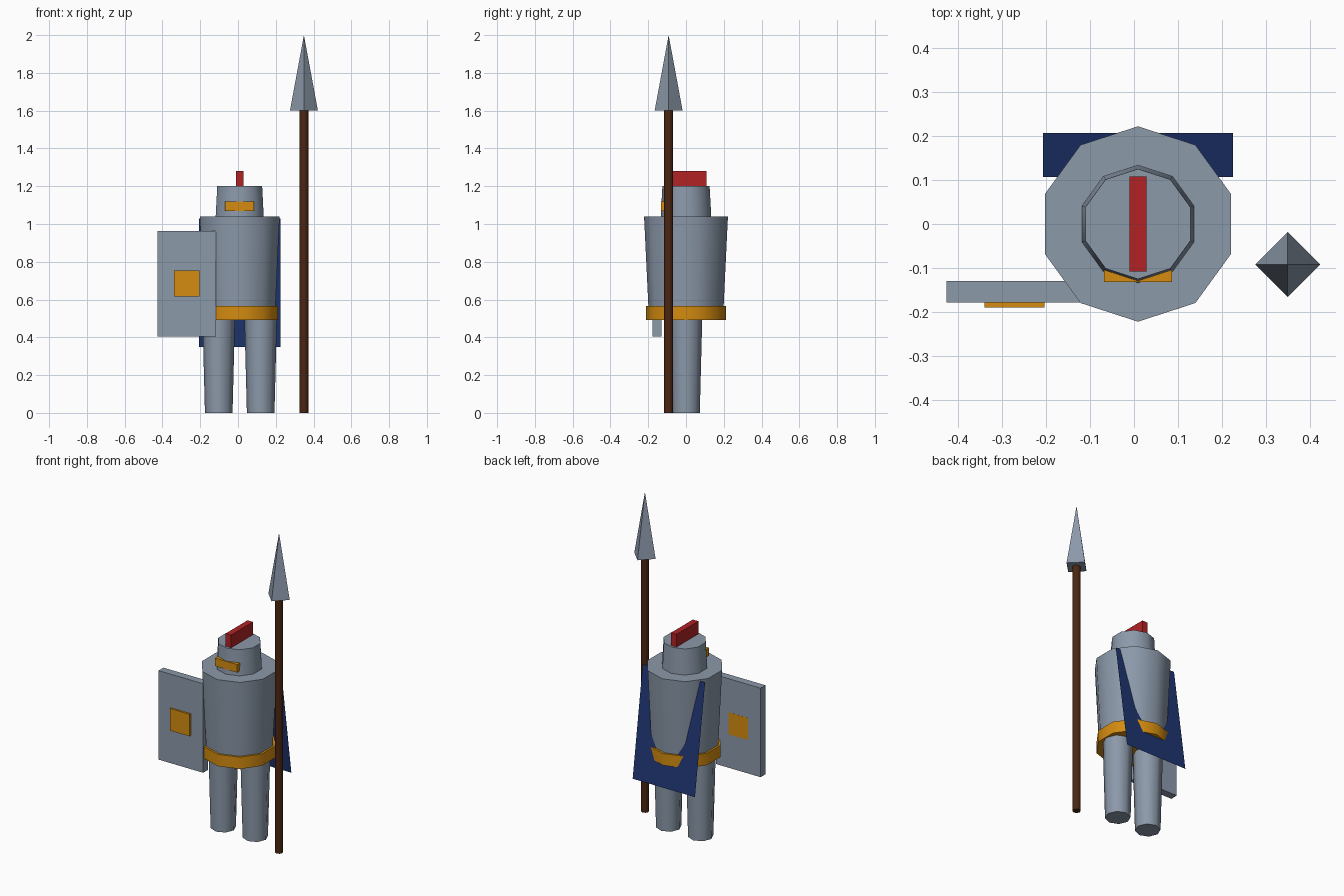
import bpy, math

if "Cube" in bpy.data.objects:
    bpy.data.objects.remove(bpy.data.objects["Cube"])

CX = 0.009  # body axis


def material(name, rgb):
    m = bpy.data.materials.new(name)
    m.diffuse_color = (*rgb, 1)
    m.use_nodes = True
    m.node_tree.nodes["Principled BSDF"].inputs["Base Color"].default_value = m.diffuse_color
    return m


steel = material("steel", (0.262, 0.319, 0.402))
gold = material("gold", (0.66, 0.262, 0.005))
blue = material("blue cloth", (0.0137, 0.037, 0.171))
red = material("red plume", (0.445, 0.016, 0.018))
wood = material("dark wood", (0.07, 0.0194, 0.006))


def finish(name, mat, smooth=False):
    o = bpy.context.object
    o.name = name
    o.data.materials.append(mat)
    if smooth:
        bpy.ops.object.shade_smooth_by_angle(angle=math.radians(50))
    return o


def cone(name, mat, sides, r_low, r_top, z0, z1, x=CX, y=0, smooth=True):
    bpy.ops.mesh.primitive_cone_add(vertices=sides, radius1=r_low, radius2=r_top,
                                    depth=z1 - z0, location=(x, y, (z0 + z1) / 2))
    return finish(name, mat, smooth)


def box(name, mat, lo, hi):
    bpy.ops.mesh.primitive_cube_add(size=1, location=[(a + b) / 2 for a, b in zip(lo, hi)])
    bpy.context.object.scale = [b - a for a, b in zip(lo, hi)]
    bpy.ops.object.transform_apply(location=False, rotation=False, scale=True)
    return finish(name, mat)


# Legs
for side, s in (("left", 1), ("right", -1)):
    cone(f"leg_{side}", steel, 8, 0.073, 0.086, 0, 0.5, x=CX + s * 0.111)

# Torso and belt
cone("torso", steel, 10, 0.196, 0.222, 0.5, 1.04)
cone("belt", gold, 10, 0.212, 0.212, 0.493, 0.567)

# Helmet with visor and crest
cone("helmet", steel, 10, 0.134, 0.125, 1.035, 1.2)
box("visor", gold, (-0.068, -0.132, 1.07), (0.086, -0.09, 1.12))
box("crest", red, (-0.01, -0.108, 1.19), (0.028, 0.108, 1.28))

# Cape: a single sheet leaning out at the hem
cape = bpy.data.meshes.new("cape")
cape.from_pydata([(-0.207, 0.107, 1.03), (0.225, 0.107, 1.03),
                  (0.225, 0.207, 0.35), (-0.207, 0.207, 0.35)], [], [(0, 1, 2, 3)])
cape.materials.append(blue)
bpy.context.collection.objects.link(bpy.data.objects.new("cape", cape))

# Shield with an emblem that passes through to the back
box("shield", steel, (-0.426, -0.178, 0.405), (-0.117, -0.13, 0.963))
box("shield_emblem", gold, (-0.34, -0.19, 0.615), (-0.203, -0.1295, 0.753))

# Spear
cone("spear_shaft", wood, 8, 0.024, 0.024, 0, 1.6, x=0.349, y=-0.092)
cone("spear_head", steel, 4, 0.074, 0, 1.6, 2.0, x=0.349, y=-0.092, smooth=False)
